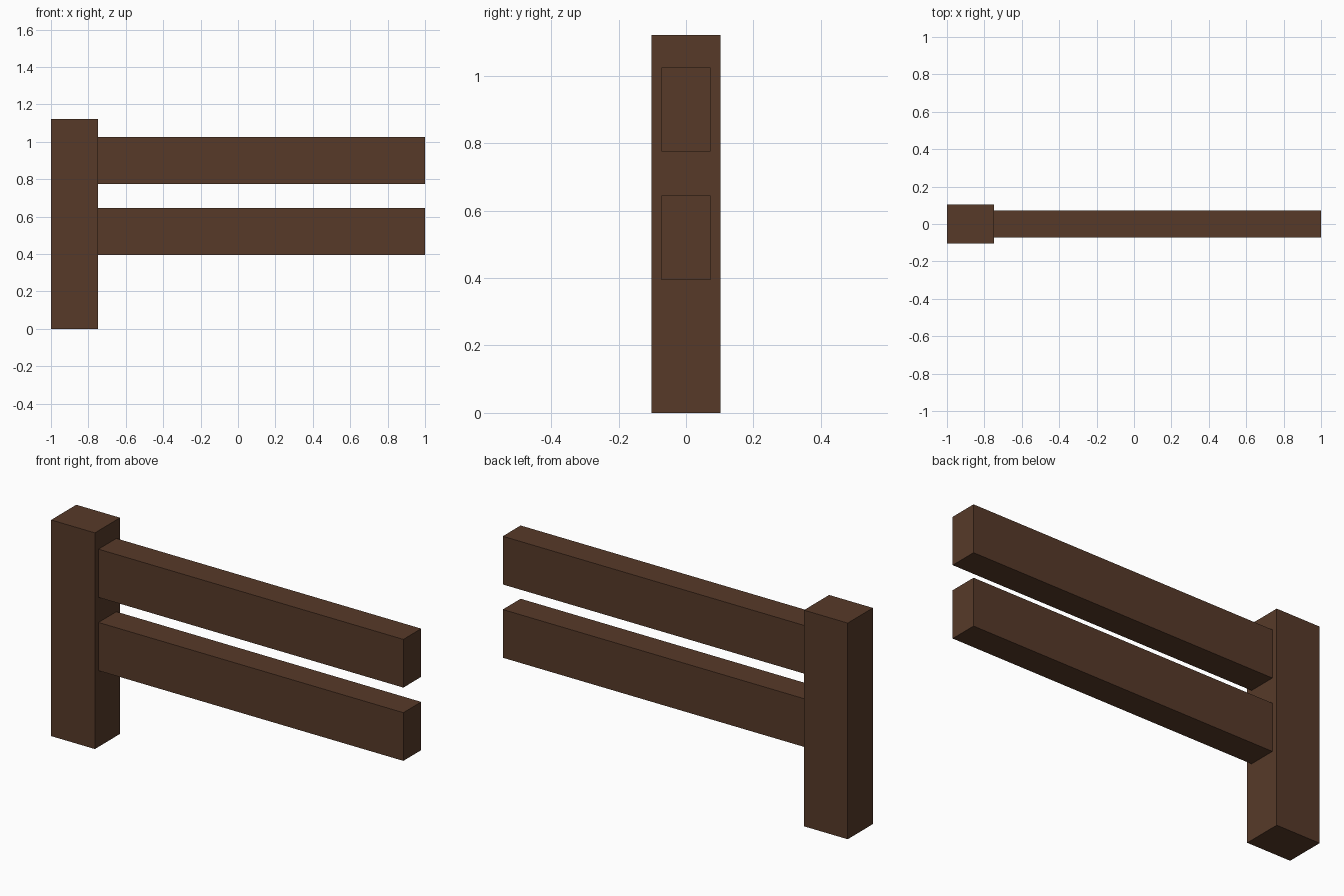
import bpy

if "Cube" in bpy.data.objects:
    bpy.data.objects.remove(bpy.data.objects["Cube"])

# Dark brown timber
wood = bpy.data.materials.new("dark_wood")
wood.diffuse_color = (0.095, 0.042, 0.022, 1.0)
wood.use_nodes = True
wood.node_tree.nodes["Principled BSDF"].inputs["Base Color"].default_value = wood.diffuse_color


def box(name, x, y, z):
    """Axis-aligned beam from (min, max) ranges."""
    lo, hi = zip(x, y, z)
    bpy.ops.mesh.primitive_cube_add(
        size=1, location=[(a + b) / 2 for a, b in zip(lo, hi)])
    ob = bpy.context.object
    ob.name = name
    ob.scale = [b - a for a, b in zip(lo, hi)]
    bpy.ops.object.transform_apply(location=False, rotation=False, scale=True)
    ob.data.materials.append(wood)
    return ob


# Upright post at the left end
box("fence_post", (-1.0, -0.749), (-0.103, 0.103), (0.0, 1.121))

# Two horizontal rails butting against the post
for name, z0 in (("lower_rail", 0.395), ("upper_rail", 0.775)):
    box(name, (-0.749, 1.0), (-0.073, 0.073), (z0, z0 + 0.25))
